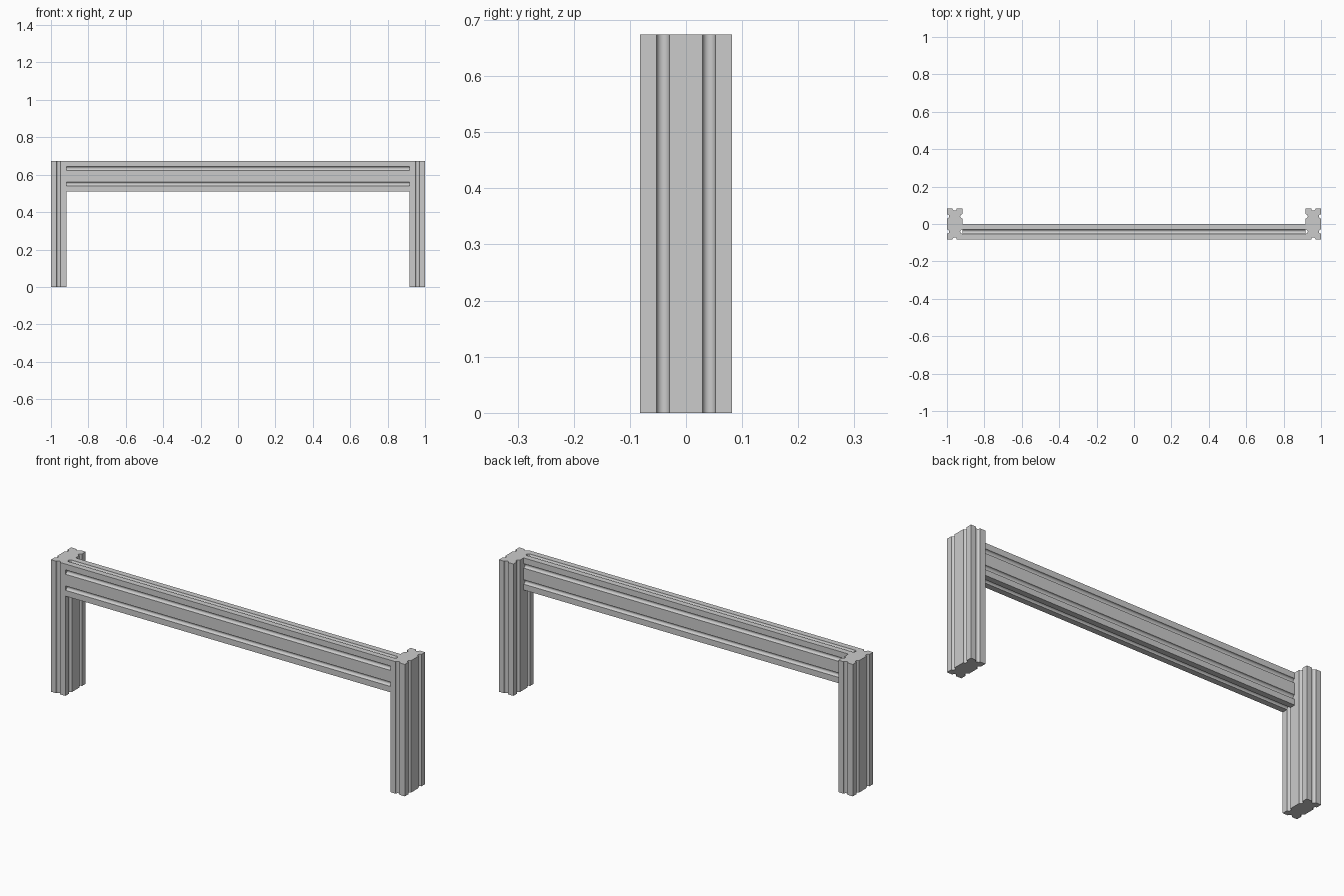
import bpy, bmesh, math
from mathutils import Matrix, Vector

if "Cube" in bpy.data.objects:
    bpy.data.objects.remove(bpy.data.objects["Cube"])

W, D, H = 0.082, 0.164, 0.674   # profile width, profile depth, overall height
R, SEG = 0.0112, 12             # groove radius and facets


def profile():
    """Slotted bar outline: two grooves on each long side, one on each short side."""
    pts = []

    def side(start, end, grooves):
        a, b = Vector(start), Vector(end)
        d = (b - a).normalized()
        n = Vector((-d.y, d.x))          # inward for a counter-clockwise outline
        pts.append(a)
        for g in grooves:
            c = a + d * g
            for i in range(SEG + 1):
                t = math.pi * i / SEG
                pts.append(c - d * R * math.cos(t) + n * R * math.sin(t))

    x, y = W / 2, D / 2
    side((-x, -y), (x, -y), [W / 2])
    side((x, -y), (x, y), [D / 4, D * 3 / 4])
    side((x, y), (-x, y), [W / 2])
    side((-x, y), (-x, -y), [D / 4, D * 3 / 4])
    return pts


def bar(name, length, matrix):
    bm = bmesh.new()
    face = bm.faces.new([bm.verts.new((p.x, p.y, 0)) for p in profile()])
    ext = bmesh.ops.extrude_face_region(bm, geom=[face])
    top = [v for v in ext["geom"] if isinstance(v, bmesh.types.BMVert)]
    bmesh.ops.translate(bm, vec=(0, 0, length), verts=top)
    bm.transform(matrix)
    bmesh.ops.recalc_face_normals(bm, faces=bm.faces)
    mesh = bpy.data.meshes.new(name)
    bm.to_mesh(mesh)
    bm.free()
    ob = bpy.data.objects.new(name, mesh)
    bpy.context.collection.objects.link(ob)
    bpy.ops.object.select_all(action='DESELECT')
    ob.select_set(True)
    bpy.context.view_layer.objects.active = ob
    bpy.ops.object.shade_smooth_by_angle(angle=math.radians(30))


# Upright legs
for name, s in (("left_leg", -1), ("right_leg", 1)):
    bar(name, H, Matrix.Translation((s * (1 - W / 2), 0, 0)))

# Crossbeam, flush with the front and top of the legs
span = 2 * (1 - W)
axes = Matrix(((0, 0, 1, 0), (1, 0, 0, 0), (0, 1, 0, 0), (0, 0, 0, 1)))
bar("crossbeam", span, Matrix.Translation((-span / 2, -W / 2, H - D / 2)) @ axes)
